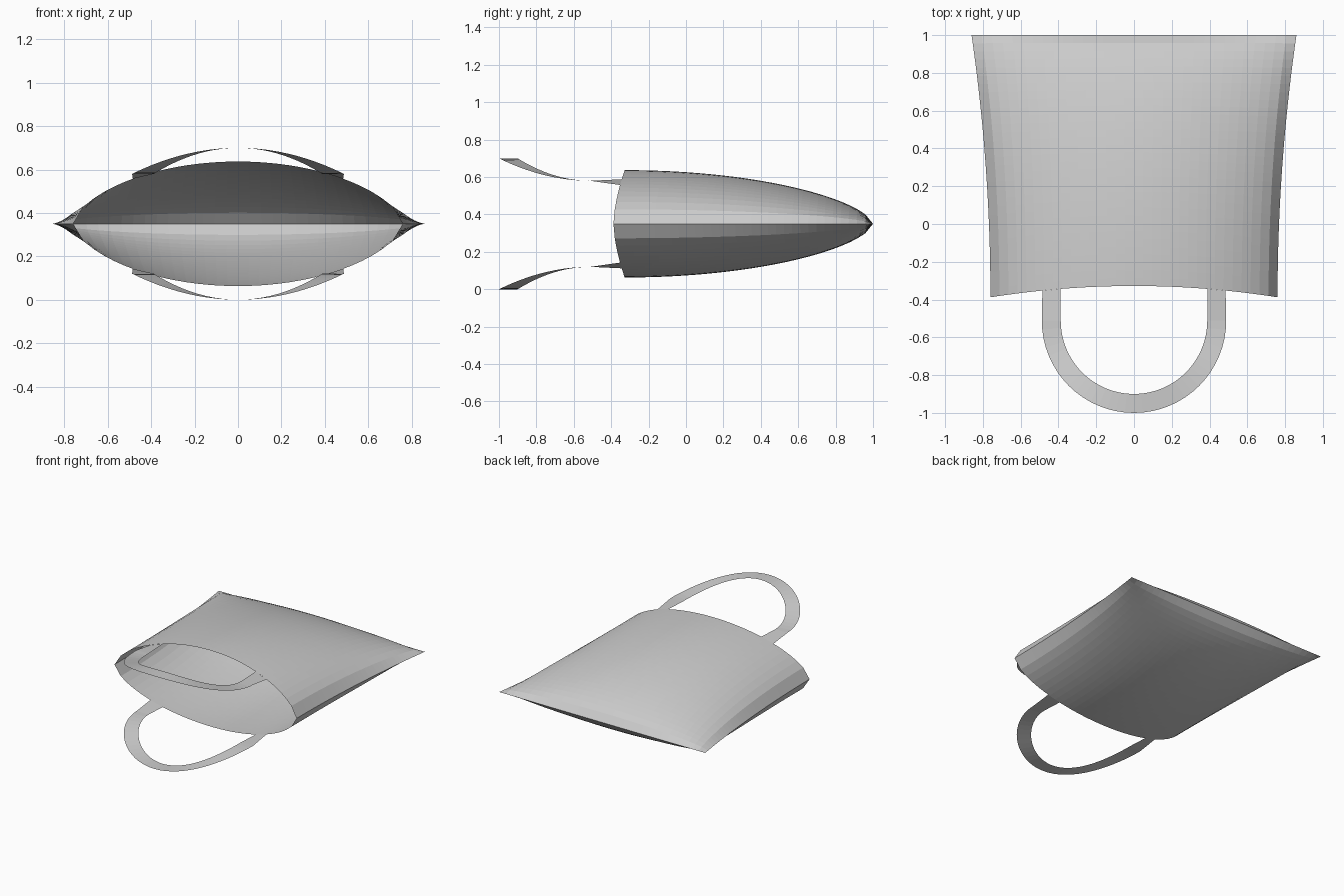
import bpy
import bmesh
from math import sin, cos, pi

old = bpy.data.objects.get("Cube")
if old:
    bpy.data.objects.remove(old, do_unlink=True)

MID = 0.35          # height of the side seams
BULGE = 0.287       # half thickness of the bag at its mouth
SEGS = 32


def make_material(name, colour):
    mat = bpy.data.materials.new(name)
    mat.use_nodes = True
    mat.diffuse_color = colour
    mat.node_tree.nodes["Principled BSDF"].inputs["Base Color"].default_value = colour
    return mat


canvas = make_material("grey canvas", (0.6, 0.6, 0.6, 1))


def puff(t):
    """Pillow falloff from the middle (t = 0) to a seam (t = 1)."""
    return max(0.0, 1 - t * t) ** 0.62


def panel_point(u, v):
    """u runs from side seam to side seam, v from the mouth to the bottom seam."""
    mouth = -0.388 + 0.06 * (1 - u * u)
    x = u * (0.76 + 0.1 * v * v)
    return x, mouth + v * (1 - mouth), BULGE * puff(u) * puff(v)


def sheet(bm, rows):
    """Skin a list of equally long point rows with quads."""
    grid = [[bm.verts.new(p) for p in row] for row in rows]
    for a, b in zip(grid, grid[1:]):
        for i in range(len(a) - 1):
            bm.faces.new((a[i], a[i + 1], b[i + 1], b[i]))


def finish(name, bm):
    bmesh.ops.remove_doubles(bm, verts=bm.verts, dist=0.0005)
    bmesh.ops.recalc_face_normals(bm, faces=bm.faces)
    mesh = bpy.data.meshes.new(name)
    bm.to_mesh(mesh)
    bm.free()
    mesh.materials.append(canvas)
    obj = bpy.data.objects.new(name, mesh)
    bpy.context.collection.objects.link(obj)
    return obj


# Bag body: two bulging panels joined at the sides and bottom, open at the mouth
bm = bmesh.new()
for side in (1, -1):
    rows = []
    for j in range(SEGS + 1):
        row = [panel_point(2 * i / SEGS - 1, j / SEGS) for i in range(SEGS + 1)]
        rows.append([(x, y, MID + side * z) for x, y, z in row])
    sheet(bm, rows)
finish("bag_body", bm)


# Handles: flat straps looping out from the mouth and flaring away at the tip
def strap_end(sign):
    row = []
    for radius in (0.388, 0.485):
        x, y, z = panel_point(radius / 0.76, 0)
        row.append((sign * x, y, z))
    return row


for name, side in (("top_handle", 1), ("bottom_handle", -1)):
    rows = [strap_end(1)]
    for k in range(SEGS + 1):
        a = pi * k / SEGS
        lift = 0.23 + 0.12 * sin(a) ** 2
        rows.append([(r * cos(a), -0.512 - r * sin(a), lift) for r in (0.388, 0.488)])
    rows.append(strap_end(-1))
    bm = bmesh.new()
    sheet(bm, [[(x, y, MID + side * z) for x, y, z in row] for row in rows])
    finish(name, bm)
